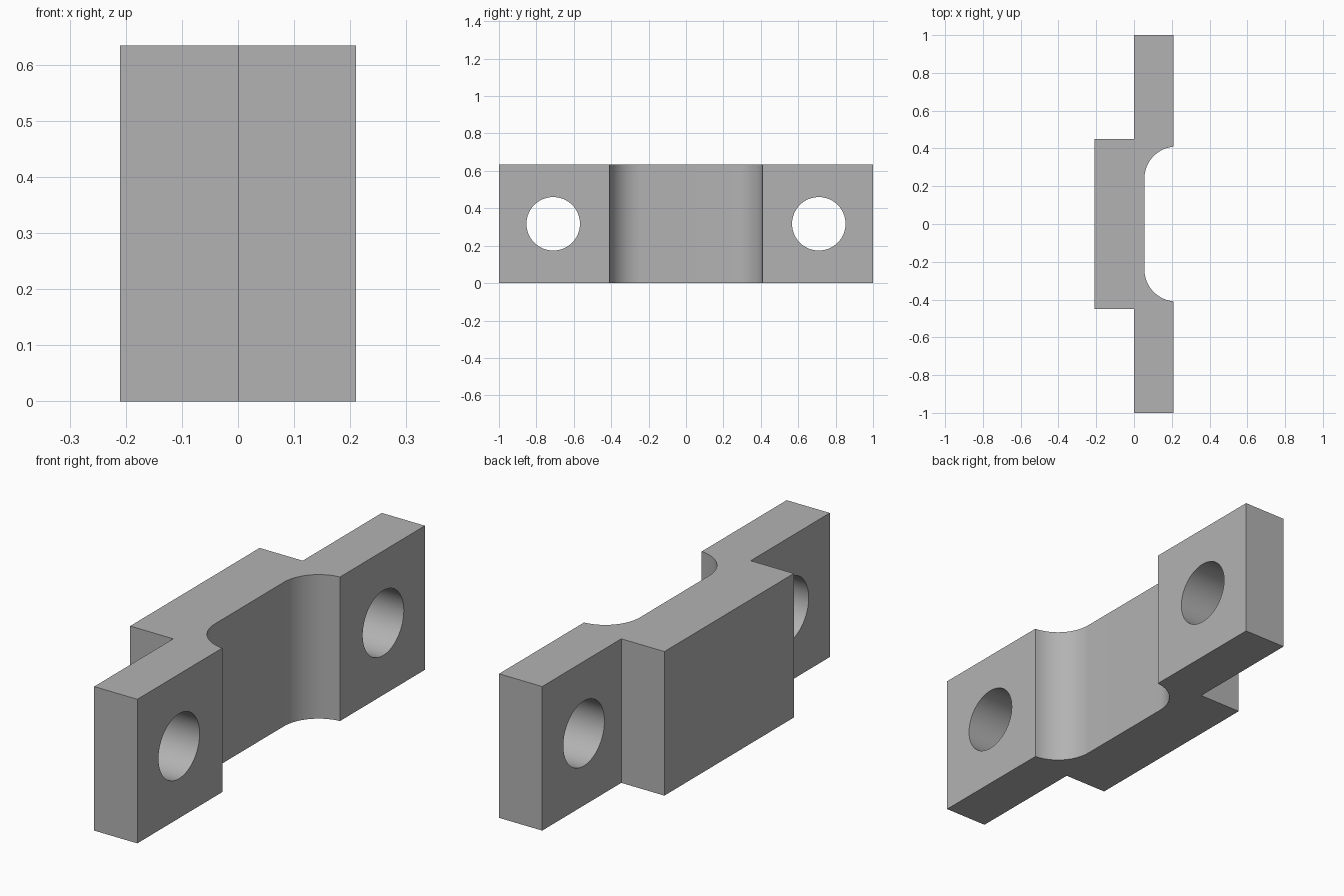
import bpy, bmesh, math

cube = bpy.data.objects.get("Cube")
if cube:
    bpy.data.objects.remove(cube, do_unlink=True)

HEIGHT = 0.634
FRONT_X, BACK_X = 0.21, -0.21      # mounting face and raised pad face
FILLET_R, FILLET_Y, FLOOR_X = 0.17, 0.24, 0.055

grey = bpy.data.materials.new("plain grey")
grey.use_nodes = True
colour = (0.45, 0.45, 0.45, 1)
grey.diffuse_color = colour
grey.node_tree.nodes["Principled BSDF"].inputs["Base Color"].default_value = colour

# Half outline in plan: raised pad, ear, then the rounded channel corner
half = [(BACK_X, 0.45), (0, 0.45), (0, 1), (FRONT_X, 1)]
centre_x = FLOOR_X + FILLET_R
start = math.acos((FRONT_X - centre_x) / FILLET_R)
STEPS = 24
for i in range(STEPS + 1):
    a = start + (math.pi - start) * i / STEPS
    half.append((centre_x + FILLET_R * math.cos(a),
                 FILLET_Y + FILLET_R * math.sin(a)))
outline = half + [(x, -y) for x, y in reversed(half)]

# Extrude the outline into the clamp body
bm = bmesh.new()
base = bm.faces.new([bm.verts.new((x, y, 0)) for x, y in outline])
top = bmesh.ops.extrude_face_region(bm, geom=[base])["geom"]
bmesh.ops.translate(bm, vec=(0, 0, HEIGHT),
                    verts=[v for v in top if isinstance(v, bmesh.types.BMVert)])
bmesh.ops.recalc_face_normals(bm, faces=bm.faces)
mesh = bpy.data.meshes.new("clamp_bracket")
bm.to_mesh(mesh)
bm.free()
mesh.materials.append(grey)
bracket = bpy.data.objects.new("clamp_bracket", mesh)
bpy.context.collection.objects.link(bracket)
bpy.context.view_layer.objects.active = bracket

# Bolt hole through each ear
for side in (-1, 1):
    bpy.ops.mesh.primitive_cylinder_add(
        vertices=64, radius=0.143, depth=0.6,
        location=(0.1, side * 0.71, HEIGHT / 2), rotation=(0, math.pi / 2, 0))
    cutter = bpy.context.object
    cutter.name = "bolt_hole_cutter"
    cutter.hide_render = True
    cutter.data.materials.append(grey)
    cut = bracket.modifiers.new("bolt_hole", "BOOLEAN")
    cut.operation = "DIFFERENCE"
    cut.solver = "EXACT"
    cut.object = cutter
    bpy.context.view_layer.objects.active = bracket
    bpy.ops.object.modifier_apply(modifier=cut.name)
    bpy.data.objects.remove(cutter, do_unlink=True)

# Smooth the curved walls, keep the corners crisp
bpy.ops.object.select_all(action="DESELECT")
bracket.select_set(True)
bpy.ops.object.shade_smooth_by_angle(angle=math.radians(30))
